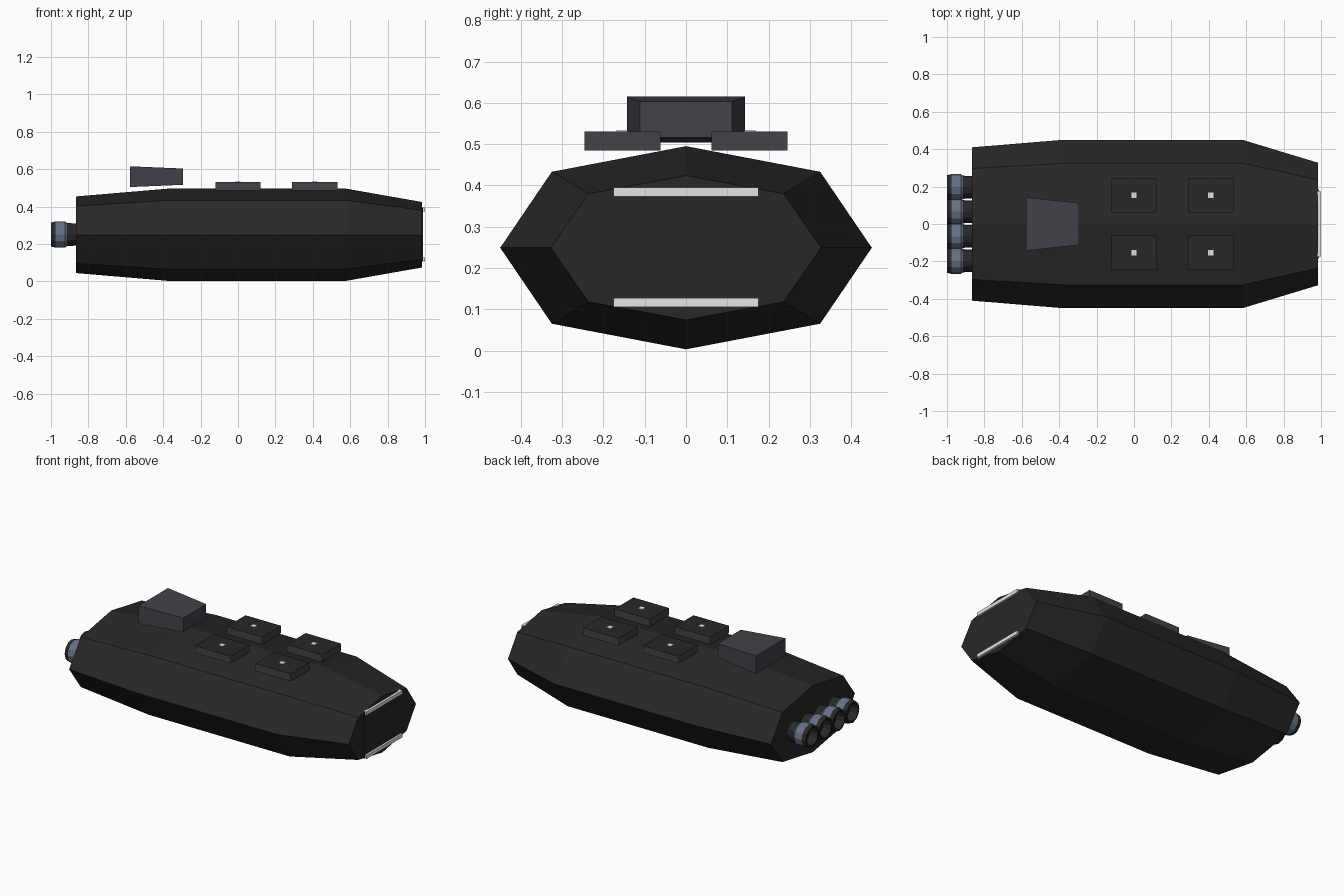
import bpy, bmesh, math

if "Cube" in bpy.data.objects:
    bpy.data.objects.remove(bpy.data.objects["Cube"])


def material(name, r, g, b):
    m = bpy.data.materials.new(name)
    m.diffuse_color = (r, g, b, 1)
    m.use_nodes = True
    m.node_tree.nodes["Principled BSDF"].inputs["Base Color"].default_value = m.diffuse_color
    return m


HULL = material("charcoal", 0.021, 0.021, 0.021)
TRIM = material("purple_grey", 0.058, 0.053, 0.066)
LIGHT = material("off_white", 0.78, 0.78, 0.78)
BLUE = material("engine_blue_grey", 0.13, 0.17, 0.24)


def loft(name, rings, mats, cap=True, pick=None):
    """Skin a list of closed rings; pick(face) chooses the material slot."""
    bm = bmesh.new()
    vs = [[bm.verts.new(p) for p in ring] for ring in rings]
    n = len(rings[0])
    for a, b in zip(vs, vs[1:]):
        for i in range(n):
            j = (i + 1) % n
            bm.faces.new((a[i], a[j], b[j], b[i]))
    if cap:
        bm.faces.new(vs[0])
        bm.faces.new(vs[-1])
    bmesh.ops.recalc_face_normals(bm, faces=bm.faces)
    bm.normal_update()
    if pick:
        for f in bm.faces:
            f.material_index = pick(f)
    me = bpy.data.meshes.new(name)
    bm.to_mesh(me)
    bm.free()
    for m in mats:
        me.materials.append(m)
    ob = bpy.data.objects.new(name, me)
    bpy.context.collection.objects.link(ob)
    return ob


def rect(x, hy, z0, z1, y=0):
    return [(x, y - hy, z0), (x, y + hy, z0), (x, y + hy, z1), (x, y - hy, z1)]


def box(name, x0, x1, y, hy, z0, z1, mats, pick=None):
    return loft(name, [rect(x0, hy, z0, z1, y), rect(x1, hy, z0, z1, y)], mats, pick=pick)


# Hull: eight-sided section scaled along x
section = [(0, .246), (.325, .184), (.45, 0), (.325, -.184),
           (0, -.246), (-.325, -.184), (-.45, 0), (-.325, .184)]
stations = [(-.865, .911, .833), (-.38, 1, 1), (.58, 1, 1), (.985, .727, .711)]
loft("hull", [[(x, y * sy, .249 + z * sz) for y, z in section]
              for x, sy, sz in stations], [HULL])

# Nose hatch and its light bars
box("nose_hatch", .975, .988, 0, .185, .108, .391, [HULL])
for label, z in (("lower", .105), ("upper", .373)):
    box(label + "_light_bar", .98, 1.0, 0, .175, z, z + .022, [LIGHT])

# Tapered bridge block
loft("bridge", [rect(-.578, .143, .504, .615), rect(-.295, .112, .516, .603)], [TRIM])

# Deck pads with dark tops and small lamps
for x in (0, .41):
    for y in (-.154, .154):
        box("deck_pad", x - .121, x + .121, y, .092, .485, .53, [TRIM, HULL],
            pick=lambda f: 1 if f.normal.z > .5 else 0)
        box("deck_lamp", x - .014, x + .014, y, .014, .525, .533, [LIGHT])

# Engines: necked nozzles with a blue band and hollow outlet
profile = [(-.85, .058), (-.915, .062), (-.925, .07), (-.975, .07),
           (-1.0, .064), (-1.0, .054), (-.95, .045)]
SIDES = 12
for k in range(4):
    cy = (k - 1.5) * .131
    rings = [[(x, cy + r * math.cos(2 * math.pi * i / SIDES),
               .25 + r * math.sin(2 * math.pi * i / SIDES)) for i in range(SIDES)]
             for x, r in profile]
    loft("engine_nozzle", rings, [HULL, BLUE],
         pick=lambda f: 1 if -.955 < f.calc_center_median().x < -.915
         and abs(f.normal.x) < .8 and len(f.verts) == 4 else 0)
